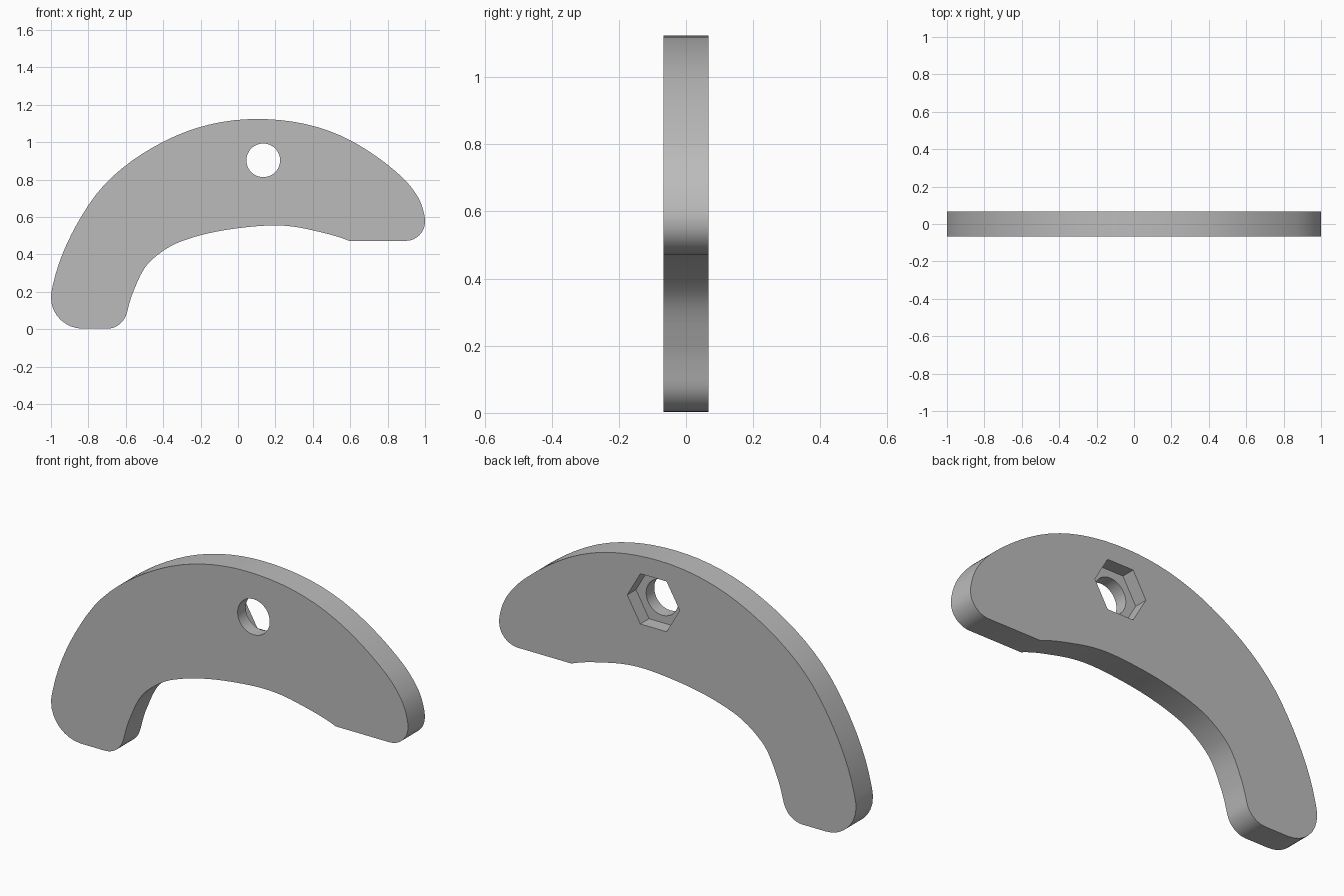
import bpy, bmesh, math
from mathutils import Vector
from mathutils.geometry import interpolate_bezier

cube = bpy.data.objects.get("Cube")
if cube:
    bpy.data.objects.remove(cube, do_unlink=True)

HALF = 0.0675            # half of the plate thickness
HOLE = (0.135, 0.903)    # bolt hole centre, x and z

grey = bpy.data.materials.new("plain grey")
grey.use_nodes = True
colour = (0.5, 0.5, 0.5, 1)
grey.diffuse_color = colour
grey.node_tree.nodes["Principled BSDF"].inputs["Base Color"].default_value = colour

# Outline anchors: x, z, travel direction in degrees
ANCHORS = [
    (-0.83, 0.003, 180), (-1.0, 0.17, 90), (-0.99, 0.235, 78), (-0.80, 0.663, 57),
    (-0.39, 1.007, 27), (0.10, 1.124, 0), (0.60, 1.01, -28), (0.866, 0.823, -42),
    (0.957, 0.715, -58), (0.993, 0.625, -77), (1.0, 0.575, -90), (0.895, 0.472, -180),
]
UNDERSIDE = [
    (0.595, 0.472, 157), (0.385, 0.532, 167), (0.20, 0.555, 180), (0, 0.54, 187),
    (-0.31, 0.467, 201), (-0.47, 0.362, 224), (-0.56, 0.2, 247), (-0.595, 0.085, 255),
    (-0.70, 0.003, 180),
]


def smooth_path(anchors, steps=8):
    """Sample a smooth curve through anchors that carry a direction."""
    points = [Vector(anchors[0][:2])]
    for (x0, z0, a0), (x1, z1, a1) in zip(anchors, anchors[1:]):
        p, q = Vector((x0, z0)), Vector((x1, z1))
        turn = math.radians((a1 - a0 + 180) % 360 - 180)
        reach = (q - p).length / (3 * math.cos(turn / 4) ** 2)
        d0, d1 = (Vector((math.cos(math.radians(a)), math.sin(math.radians(a)))) * reach
                  for a in (a0, a1))
        points += interpolate_bezier(p, p + d0, q - d1, q, steps + 1)[1:]
    return points


def ring(radius, sides):
    return [Vector((HOLE[0] + radius * math.cos(i * math.tau / sides),
                    HOLE[1] + radius * math.sin(i * math.tau / sides))) for i in range(sides)]


def prism(name, outline, y0, y1):
    """Extrude an x-z outline from y0 to y1."""
    bm = bmesh.new()
    face = bm.faces.new([bm.verts.new((p.x, y0, p.y)) for p in outline])
    moved = bmesh.ops.extrude_face_region(bm, geom=[face])["geom"]
    verts = [v for v in moved if isinstance(v, bmesh.types.BMVert)]
    bmesh.ops.translate(bm, verts=verts, vec=(0, y1 - y0, 0))
    bmesh.ops.recalc_face_normals(bm, faces=bm.faces)
    mesh = bpy.data.meshes.new(name)
    bm.to_mesh(mesh)
    bm.free()
    mesh.materials.append(grey)
    obj = bpy.data.objects.new(name, mesh)
    bpy.context.collection.objects.link(obj)
    return obj


# Curved plate
plate = prism("curved_plate", smooth_path(ANCHORS) + smooth_path(UNDERSIDE), -HALF, HALF)
bpy.ops.object.select_all(action="DESELECT")
bpy.context.view_layer.objects.active = plate
plate.select_set(True)

# Round bolt hole from the front and hexagonal nut pocket in the back
cutters = [prism("bolt_hole_cutter", ring(0.09, 48), -0.2, 0.2),
           prism("nut_pocket_cutter", ring(0.147, 6), HALF - 0.07, 0.2)]
for cutter in cutters:
    cutter.hide_render = True
    cut = plate.modifiers.new(cutter.name, "BOOLEAN")
    cut.operation = "DIFFERENCE"
    cut.solver = "EXACT"
    cut.object = cutter
    bpy.ops.object.modifier_apply(modifier=cut.name)
    bpy.data.objects.remove(cutter, do_unlink=True)

bpy.ops.object.shade_smooth_by_angle(angle=math.radians(25))
